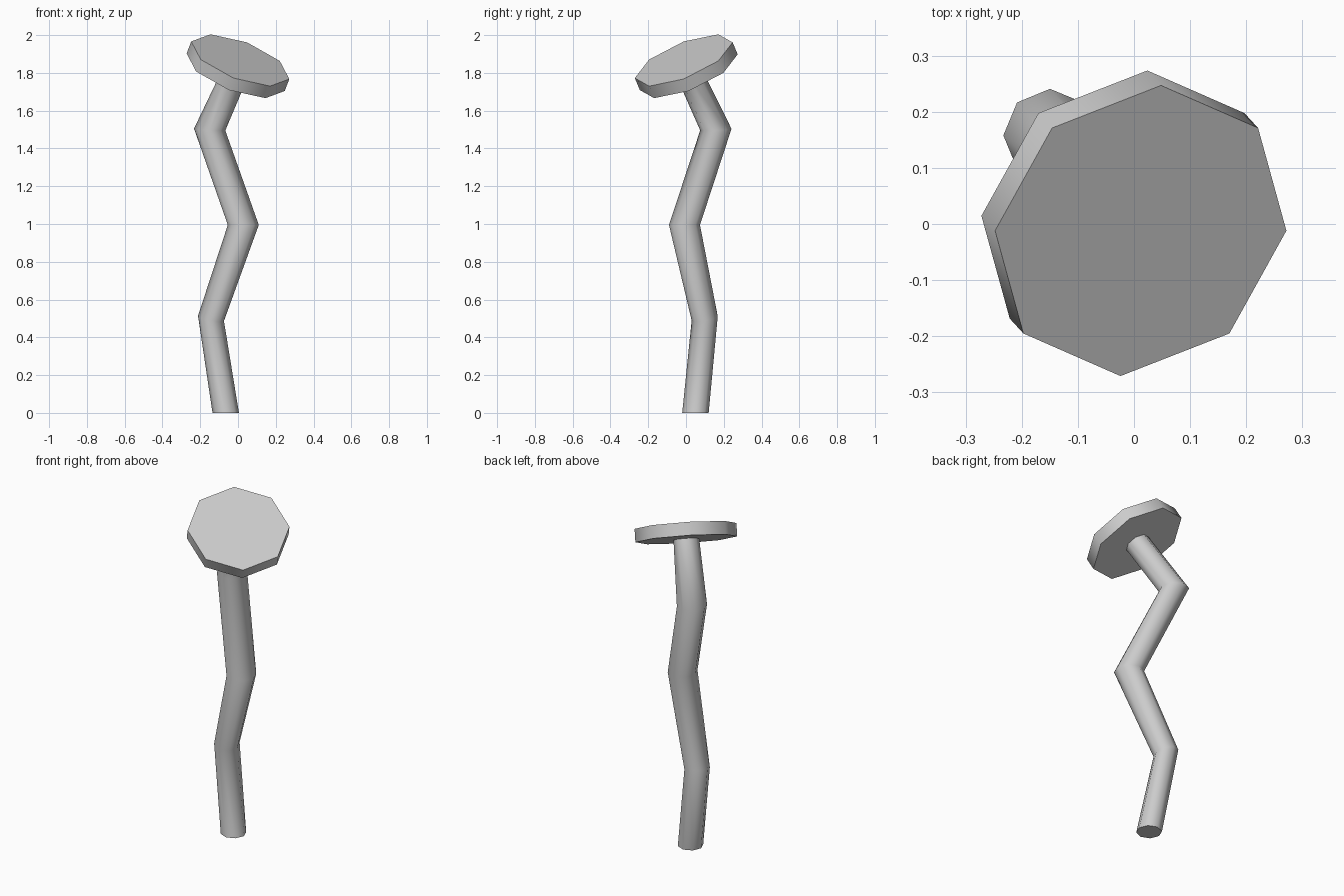
import bpy, bmesh, math
from mathutils import Vector

if "Cube" in bpy.data.objects:
    bpy.data.objects.remove(bpy.data.objects["Cube"])

SIDES = 8
UP = Vector((0, 0, 1))
HEAD_N = Vector((0.383, -0.418, 1)).normalized()


def ring(center, normal, radius):
    """Octagon with its first corner towards +y, tilted to the given normal."""
    n = Vector(normal).normalized()
    x_dir = Vector((0, 1, 0)).cross(n).normalized()
    y_dir = n.cross(x_dir)
    return [Vector(center) + radius * (math.sin(a) * x_dir + math.cos(a) * y_dir)
            for a in (2 * math.pi * i / SIDES for i in range(SIDES))]


def loft(name, sections):
    bm = bmesh.new()
    loops = [[bm.verts.new(p) for p in ring(*s)] for s in sections]
    for a, b in zip(loops, loops[1:]):
        for i in range(SIDES):
            j = (i + 1) % SIDES
            bm.faces.new((a[i], a[j], b[j], b[i]))
    bm.faces.new(loops[0])
    bm.faces.new(loops[-1])
    bmesh.ops.recalc_face_normals(bm, faces=bm.faces)
    # smooth sides, crisp end caps
    for f in bm.faces:
        f.smooth = len(f.verts) == 4
    for e in bm.edges:
        if any(len(f.verts) > 4 for f in e.link_faces):
            e.smooth = False
    mesh = bpy.data.meshes.new(name)
    bm.to_mesh(mesh)
    bm.free()
    obj = bpy.data.objects.new(name, mesh)
    bpy.context.collection.objects.link(obj)
    return obj


# Crooked stalk
head_top = Vector((0.012, -0.012, 1.867))
head_bottom = head_top - HEAD_N * 0.073
loft("stalk", [
    ((-0.065, 0.05, 0), UP, 0.07),
    ((-0.143, 0.099, 0.5), (0.2, -0.17, 1), 0.07),
    ((0.028, -0.008, 0.995), UP, 0.082),
    ((-0.15, 0.158, 1.5), (0.06, -0.05, 1), 0.083),
    (head_bottom + HEAD_N * 0.005, HEAD_N, 0.07),
])

# Tilted octagonal head
loft("head_disc", [
    (head_bottom, HEAD_N, 0.278),
    (head_top, HEAD_N, 0.278),
])
